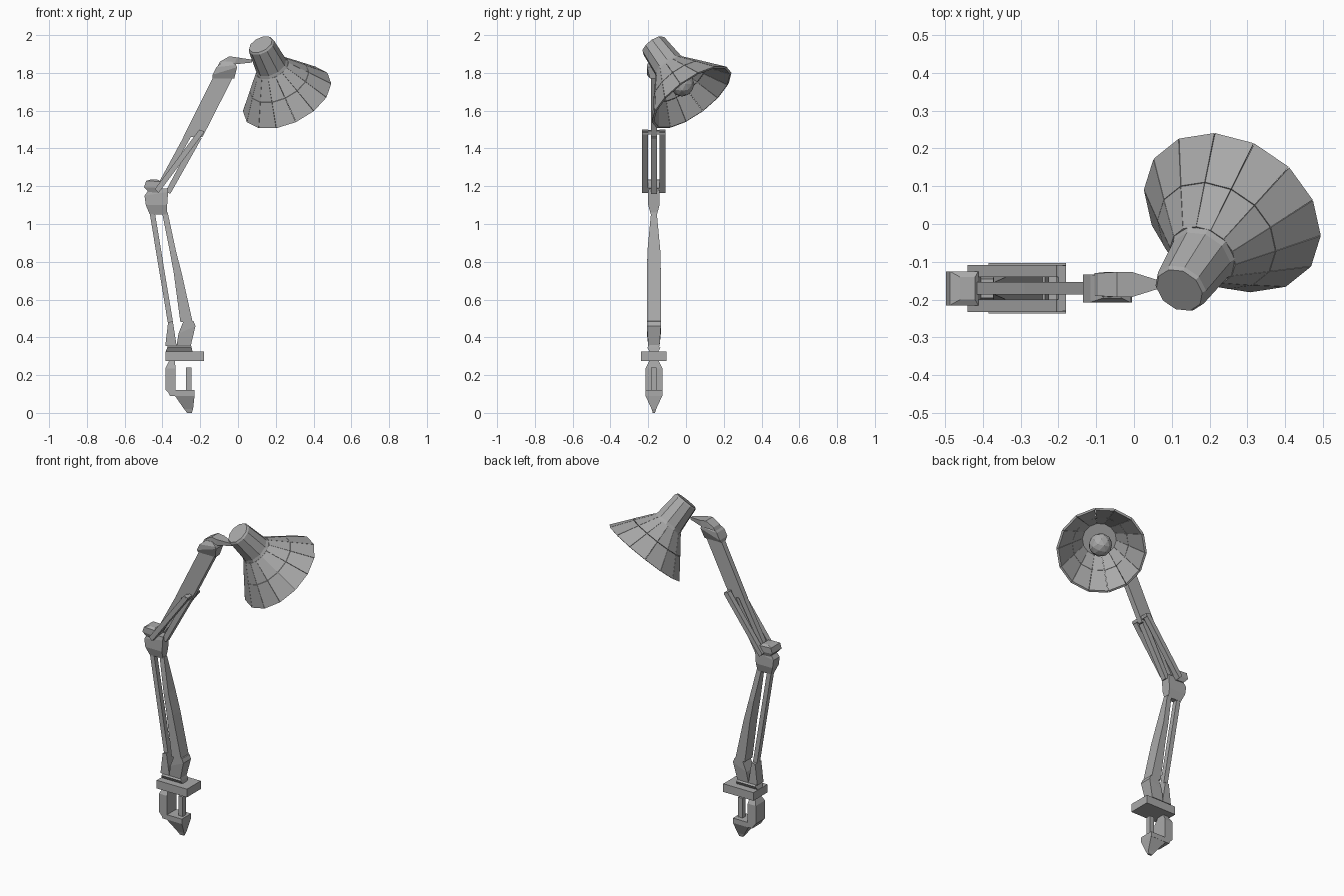
import bpy, bmesh, math
from mathutils import Vector

cube = bpy.data.objects.get("Cube")
if cube:
    bpy.data.objects.remove(cube)

grey = bpy.data.materials.new("metal grey")
grey.use_nodes = True
COLOR = (0.4, 0.4, 0.4, 1)
grey.diffuse_color = COLOR
grey.node_tree.nodes["Principled BSDF"].inputs["Base Color"].default_value = COLOR

ARM_Y = -0.17


def finish(name, bm):
    bmesh.ops.recalc_face_normals(bm, faces=bm.faces[:])
    mesh = bpy.data.meshes.new(name)
    bm.to_mesh(mesh)
    bm.free()
    mesh.materials.append(grey)
    obj = bpy.data.objects.new(name, mesh)
    bpy.context.collection.objects.link(obj)
    return obj


def skin(bm, rings):
    """Join equal closed rings of points and cap both ends."""
    loops = [[bm.verts.new(p) for p in ring] for ring in rings]
    n = len(loops[0])
    for a, b in zip(loops, loops[1:]):
        for i in range(n):
            j = (i + 1) % n
            bm.faces.new((a[i], a[j], b[j], b[i]))
    bm.faces.new(loops[0])
    bm.faces.new(loops[-1])


def loft(name, rows, y=ARM_Y):
    """Box-section part; each row is left x, z, right x, z, half depth."""
    bm = bmesh.new()
    skin(bm, [[(xl, y - h, zl), (xr, y - h, zr), (xr, y + h, zr), (xl, y + h, zl)]
              for xl, zl, xr, zr, h in rows])
    return finish(name, bm)


# Desk clamp
loft("clamp_plate", [(-.385, .275, -.18, .275, .067), (-.385, .325, -.18, .325, .067)])
loft("clamp_spine", [(-.355, .09, -.33, .09, .045), (-.385, .125, -.33, .12, .045),
                     (-.385, .235, -.33, .235, .045), (-.365, .275, -.335, .275, .025)])
loft("clamp_jaw", [(-.36, .09, -.23, .09, .045), (-.375, .12, -.23, .12, .045)])
loft("clamp_point", [(-.27, .0, -.245, .0, .006), (-.285, .02, -.238, .02, .012),
                     (-.335, .092, -.23, .092, .045)])
loft("clamp_screw", [(-.275, .11, -.245, .11, .015), (-.275, .24, -.245, .24, .015)])

# Base pivot with its two brackets
loft("base_pivot", [(-.385, .32, -.24, .32, .02), (-.375, .345, -.245, .345, .035),
                    (-.37, .362, -.25, .362, .02)])
loft("rear_bracket", [(-.385, .355, -.325, .355, .03), (-.37, .48, -.345, .485, .03)])
loft("front_bracket", [(-.325, .355, -.25, .355, .03), (-.315, .42, -.225, .46, .037),
                       (-.285, .495, -.235, .485, .037)])

# Lower arm: thin rear rod and wide front bar
loft("lower_rear_rod", [(-.372, .48, -.345, .485, .015), (-.468, 1.06, -.44, 1.06, .015)])
loft("lower_front_bar", [(-.305, .48, -.24, .48, .037), (-.34, .74, -.297, .735, .037),
                         (-.362, .86, -.329, .86, .034), (-.402, 1.06, -.372, 1.06, .015)])

# Elbow
loft("elbow", [(-.468, 1.052, -.378, 1.05, .016), (-.488, 1.10, -.375, 1.10, .03),
               (-.495, 1.15, -.37, 1.17, .03), (-.465, 1.19, -.372, 1.188, .025)])
loft("elbow_knob", [(-.475, 1.17, -.42, 1.165, .035), (-.497, 1.195, -.405, 1.19, .045),
                    (-.487, 1.228, -.412, 1.225, .045), (-.46, 1.236, -.42, 1.234, .03)])

# Upper arm: two rods merging into one broad bar
loft("upper_rear_rod", [(-.435, 1.19, -.41, 1.18, .016), (-.283, 1.47, -.25, 1.46, .016)])
loft("upper_front_rod", [(-.385, 1.17, -.358, 1.16, .016), (-.225, 1.47, -.192, 1.455, .016)])
loft("upper_bar", [(-.29, 1.46, -.188, 1.46, .016), (-.13, 1.78, -.025, 1.78, .016)])
for side, label in ((-1, "right"), (1, "left")):
    loft(label + "_spring", [(-.44, 1.185, -.42, 1.165, .016), (-.205, 1.5, -.18, 1.485, .016)],
         ARM_Y + side * .046)
loft("spring_pin", [(-.205, 1.475, -.185, 1.475, .06), (-.2, 1.497, -.18, 1.492, .06)])

# Wrist joint and neck
loft("wrist", [(-.135, 1.77, -.02, 1.77, .02), (-.135, 1.79, -.005, 1.83, .037),
               (-.115, 1.83, -.01, 1.842, .037), (-.08, 1.86, -.035, 1.86, .025)])
loft("neck", [(-.105, 1.84, -.095, 1.86, .03), (-.075, 1.845, -.045, 1.888, .033),
              (-.02, 1.845, -.005, 1.882, .033), (.075, 1.855, .075, 1.87, .008)],
     ARM_Y + .01)

# Lamp head, revolved about its tilted axis
HEAD = Vector((.12, -.175, 1.95))
AXIS = Vector((.14, .205, -.28)).normalized()
U = AXIS.cross(Vector((0, 0, 1))).normalized()
V = AXIS.cross(U)


def head_point(t, r, angle):
    return HEAD + AXIS * t + (U * math.cos(angle) + V * math.sin(angle)) * r


def head_ring(t, r, n):
    return [head_point(t, r, math.tau * i / n) for i in range(n)]


bm = bmesh.new()
skin(bm, [head_ring(t, r, 10) for t, r in ((0, .066), (.01, .073), (.15, .086), (.185, .1))])
finish("lamp_socket", bm)

# Shade of separate thin panels with narrow seams
PANELS = 14
STEP = math.tau / PANELS
WALL = .012
bm = bmesh.new()
for (t0, r0), (t1, r1) in (((.165, .093), (.262, .168)), ((.264, .169), (.374, .252))):
    for i in range(PANELS):
        a, b = (i + .01) * STEP, (i + .99) * STEP
        skin(bm, [[head_point(t, r, a), head_point(t, r, b),
                   head_point(t + .003, r - WALL, b), head_point(t + .003, r - WALL, a)]
                  for t, r in ((t0, r0), (t1, r1))])
finish("shade_panels", bm)

# Bulb
bm = bmesh.new()
bmesh.ops.create_icosphere(bm, subdivisions=2, radius=.066)
bmesh.ops.translate(bm, verts=bm.verts[:], vec=HEAD + AXIS * .28)
finish("bulb", bm)
bm = bmesh.new()
skin(bm, [head_ring(.17, .035, 8), head_ring(.24, .04, 8)])
finish("bulb_base", bm)
